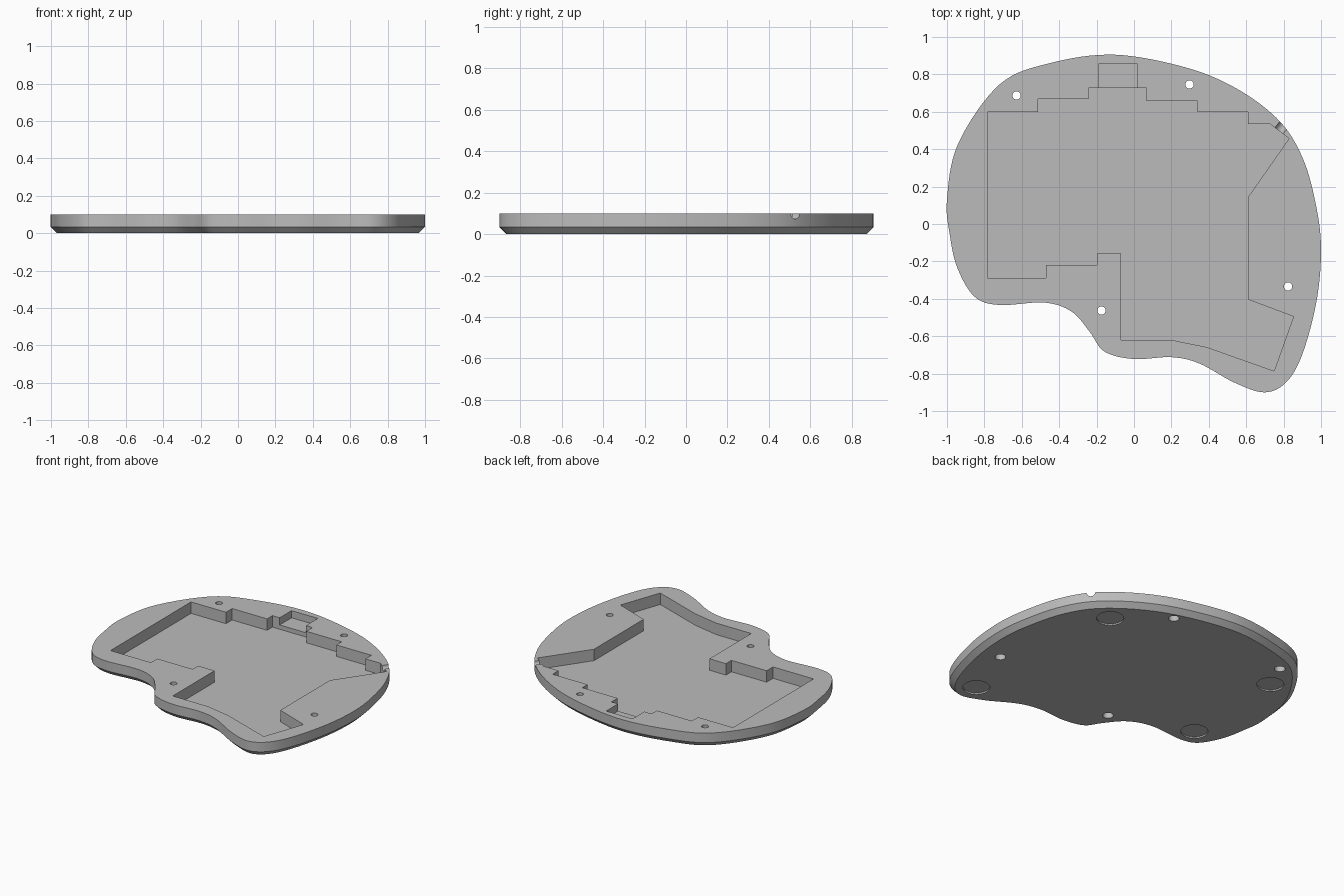
import bpy, bmesh, math
from mathutils import Vector, Matrix

cube = bpy.data.objects.get("Cube")
if cube:
    bpy.data.objects.remove(cube, do_unlink=True)

HEIGHT, CHAMFER, FLOOR = 0.1, 0.034, 0.02

grey = bpy.data.materials.new("plain_grey")
grey.use_nodes = True
COLOUR = (0.5, 0.5, 0.5, 1)
grey.diffuse_color = COLOUR
grey.node_tree.nodes["Principled BSDF"].inputs["Base Color"].default_value = COLOUR


def smooth_loop(pts, steps=8):
    """Closed Catmull-Rom curve through the points."""
    out, n = [], len(pts)
    p = [Vector(q) for q in pts]
    for i in range(n):
        a, b, c, d = p[i - 1], p[i], p[(i + 1) % n], p[(i + 2) % n]
        for k in range(steps):
            t = k / steps
            out.append(0.5 * (2 * b + (c - a) * t + (2 * a - 5 * b + 4 * c - d) * t**2
                              + (3 * b - a - 3 * c + d) * t**3))
    return out


def inset_loop(loop, dist):
    """Move a clockwise loop inwards."""
    out = []
    for i, v in enumerate(loop):
        t = (loop[(i + 1) % len(loop)] - loop[i - 1]).normalized()
        out.append(v + Vector((t.y, -t.x)) * dist)
    return out


def stack(name, levels):
    """Solid from matching loops, each at its own height."""
    bm = bmesh.new()
    rings = [[bm.verts.new((p[0], p[1], z)) for p in loop] for loop, z in levels]
    n = len(rings[0])
    for low, high in zip(rings, rings[1:]):
        for i in range(n):
            j = (i + 1) % n
            bm.faces.new((low[i], low[j], high[j], high[i]))
    bm.faces.new(rings[0])
    bm.faces.new(rings[-1])
    bmesh.ops.recalc_face_normals(bm, faces=bm.faces)
    mesh = bpy.data.meshes.new(name)
    bm.to_mesh(mesh)
    bm.free()
    ob = bpy.data.objects.new(name, mesh)
    bpy.context.collection.objects.link(ob)
    mesh.materials.append(grey)
    return ob


def disc(x, y, r, n=48):
    return [(x + r * math.cos(math.tau * i / n), y + r * math.sin(math.tau * i / n))
            for i in range(n)]


def cut(body, cutter):
    """Subtract a cutter, then throw it away."""
    cutter.hide_render = True
    mod = body.modifiers.new("cut", 'BOOLEAN')
    mod.operation, mod.solver, mod.object = 'DIFFERENCE', 'EXACT', cutter
    bpy.ops.object.select_all(action='DESELECT')
    bpy.context.view_layer.objects.active = body
    body.select_set(True)
    bpy.ops.object.modifier_apply(modifier=mod.name)
    bpy.data.objects.remove(cutter, do_unlink=True)


def cut_prism(body, loop, z0, z1):
    cut(body, stack("cutter", [(loop, z0), (loop, z1)]))


# Curved tray body with a chamfered underside
outline = smooth_loop([
    (-1, .13), (-.94, .43), (-.72, .745), (-.45, .86), (-.1, .905), (.29, .833),
    (.564, .715), (.783, .545), (.905, .345), (.973, .1), (1, -.13), (.978, -.4),
    (.906, -.68), (.82, -.84), (.7, -.9), (.537, -.848), (.35, -.746), (.2, -.712),
    (0, -.722), (-.158, -.682), (-.238, -.575), (-.334, -.468), (-.48, -.42),
    (-.72, -.433), (-.853, -.388), (-.945, -.233), (-.985, -.056)])
tray = stack("case_tray", [(inset_loop(outline, CHAMFER), 0),
                           (outline, CHAMFER), (outline, HEIGHT)])

# Stepped pocket for the circuit board
pocket = [
    (-.783, .6), (-.513, .6), (-.513, .668), (-.243, .668), (-.243, .727),
    (.067, .727), (.067, .658), (.34, .658), (.34, .6), (.61, .6), (.61, .535),
    (.727, .535), (.829, .457), (.61, .144), (.61, -.404), (.853, -.495),
    (.749, -.786), (.388, -.658), (.2, -.62), (-.07, -.62), (-.07, -.158),
    (-.198, -.158), (-.198, -.219), (-.47, -.219), (-.47, -.289), (-.783, -.289)]
cut_prism(tray, pocket, FLOOR, HEIGHT + .1)

# Shallower connector bay at the back
cut_prism(tray, [(-.187, .7), (-.187, .858), (.016, .858), (.016, .7)], .05, HEIGHT + .1)

# Screw holes, wider from below
for x, y in [(-.628, .687), (.297, .746), (.824, -.334), (-.174, -.463)]:
    cut_prism(tray, disc(x, y, .022), -.1, HEIGHT + .1)
    cut_prism(tray, disc(x, y, .034), -.1, .05)

# Round recesses for the rubber feet
for x, y in [(.693, -.727), (.605, .487), (-.708, .499), (-.722, -.266)]:
    cut_prism(tray, disc(x, y, .086), -.1, .01)

# Round cable groove through the rim
groove = stack("cutter", [(disc(0, 0, .027), -.03), (disc(0, 0, .027), .15)])
direction = Vector((.61, .79, 0))
groove.data.transform(Matrix.Translation((.775, .498, HEIGHT))
                      @ direction.to_track_quat('Z', 'Y').to_matrix().to_4x4())
cut(tray, groove)

bpy.ops.object.shade_smooth_by_angle(angle=math.radians(30))
